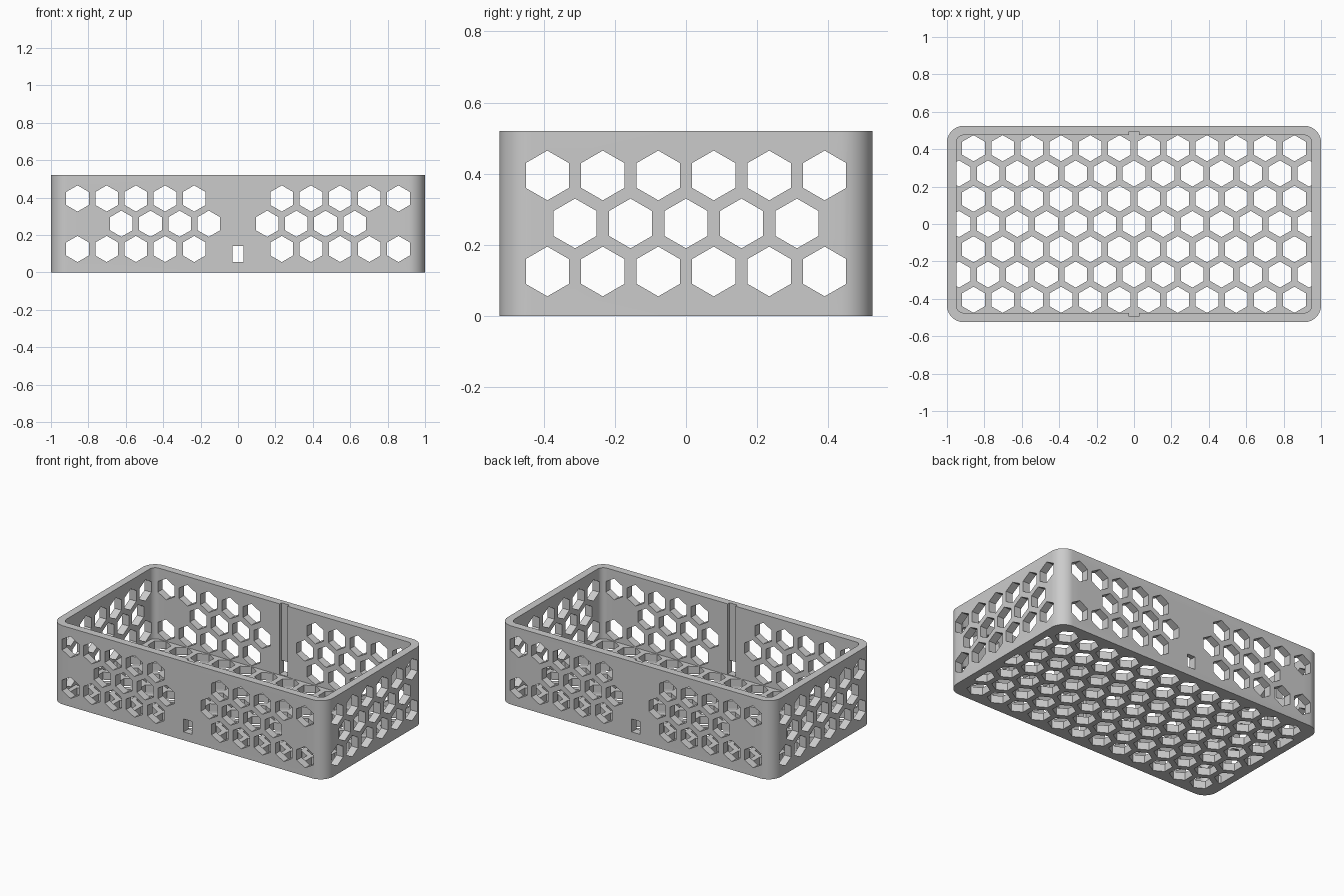
import bpy, bmesh
from math import sin, cos, pi
from mathutils import Matrix

cube = bpy.data.objects.get("Cube")
if cube:
    bpy.data.objects.remove(cube, do_unlink=True)

LENGTH, WIDTH, HEIGHT, WALL = 1.0, 0.525, 0.52, 0.05   # half length, half width, height
PITCH, ROW, HEX = 0.156, 0.135, 0.07

grey = bpy.data.materials.new("plain_grey")
grey.use_nodes = True
grey.diffuse_color = (0.6, 0.6, 0.6, 1)
grey.node_tree.nodes["Principled BSDF"].inputs["Base Color"].default_value = (0.6, 0.6, 0.6, 1)


def prism(bm, outline, low, high, turn=Matrix()):
    """Extrude a closed outline from low to high, then turn it."""
    verts = [bm.verts.new(turn @ Matrix.Translation((x, y, low)).translation) for x, y in outline]
    face = bm.faces.new(verts)
    out = bmesh.ops.extrude_face_region(bm, geom=[face])
    moved = [v for v in out["geom"] if isinstance(v, bmesh.types.BMVert)]
    bmesh.ops.translate(bm, verts=moved, vec=turn.to_3x3() @ Matrix.Translation((0, 0, high - low)).translation)


def make(name, outlines, low, high, turn=Matrix(), helper=True):
    bm = bmesh.new()
    for outline in outlines:
        prism(bm, outline, low, high, turn)
    bmesh.ops.recalc_face_normals(bm, faces=bm.faces)
    mesh = bpy.data.meshes.new(name)
    bm.to_mesh(mesh)
    bm.free()
    mesh.materials.append(grey)
    obj = bpy.data.objects.new(name, mesh)
    bpy.context.collection.objects.link(obj)
    obj.hide_render = helper
    return obj


def rounded(hx, hy, r, steps=10):
    points = []
    for q, (sx, sy) in enumerate([(1, 1), (-1, 1), (-1, -1), (1, -1)]):
        for i in range(steps + 1):
            a = (q + i / steps) * pi / 2
            points.append((sx * (hx - r) + r * cos(a), sy * (hy - r) + r * sin(a)))
    return points


def rect(x0, x1, y0, y1):
    return [(x0, y0), (x1, y0), (x1, y1), (x0, y1)]


def hexagon(cx, cy):
    return [(cx + HEX * sin(i * pi / 3), cy + HEX * cos(i * pi / 3)) for i in range(6)]


def hex_rows(rows, count, middle, gap=0):
    """Staggered rows; odd rows sit half a pitch over, leaving a gap around x = 0."""
    cells = []
    for row in range(-rows, rows + 1):
        shift = 0.5 if (row + rows) % 2 == 0 else 0
        for i in range(-count, count + 1):
            x = i + shift
            if abs(x) <= count - 0.4 + (0 if shift else middle) and abs(x) >= gap + shift:
                cells.append(hexagon(x * PITCH, row * ROW))
    return cells


def boolean(target, cutter, operation="DIFFERENCE"):
    mod = target.modifiers.new("cut", "BOOLEAN")
    mod.operation, mod.object, mod.solver = operation, cutter, "EXACT"
    bpy.context.view_layer.objects.active = target
    bpy.ops.object.modifier_apply(modifier=mod.name)


# Outer shell and the open cavity
basket = make("basket", [rounded(LENGTH, WIDTH, 0.09)], 0, HEIGHT, helper=False)
inner = rounded(LENGTH - WALL, WIDTH - WALL, 0.04)
cavity = make("cavity_cutter", [inner], WALL, HEIGHT + 0.1)

# Floor honeycomb, trimmed at the inner wall line
floor = make("floor_hole_cutter", hex_rows(3, 6, 1), -0.05, WALL + 0.03)
trim = make("floor_trim", [inner], -0.1, WALL + 0.1)
boolean(floor, trim, "INTERSECT")

# Wall honeycombs run straight through opposite walls
lift = Matrix.Translation((0, 0, HEIGHT / 2))
front_turn = lift @ Matrix.Rotation(pi / 2, 4, "X")
side_turn = lift @ Matrix.Rotation(pi / 2, 4, "Z") @ Matrix.Rotation(pi / 2, 4, "X")
long_holes = make("long_wall_hole_cutter", hex_rows(1, 6, -1, 1), -0.7, 0.7, front_turn)
end_holes = make("end_wall_hole_cutter", hex_rows(1, 3, -0.5), -1.2, 1.2, side_turn)

# Small window and the vertical groove above it in both long walls
window = make("window_cutter", [rect(-0.03, 0.03, 0.055 - HEIGHT / 2, 0.14 - HEIGHT / 2)], -0.7, 0.7, front_turn)
groove = make("groove_cutter", [rect(-0.028, 0.028, -0.495, 0.495)], 0.055, HEIGHT + 0.1)

for cutter in (cavity, floor, long_holes, end_holes, window, groove):
    boolean(basket, cutter)
for helper in (cavity, floor, trim, long_holes, end_holes, window, groove):
    bpy.data.objects.remove(helper, do_unlink=True)

# Smooth the rounded corners, keep the cut edges sharp
basket.select_set(True)
bpy.context.view_layer.objects.active = basket
bpy.ops.object.shade_smooth_by_angle(angle=pi / 6)
